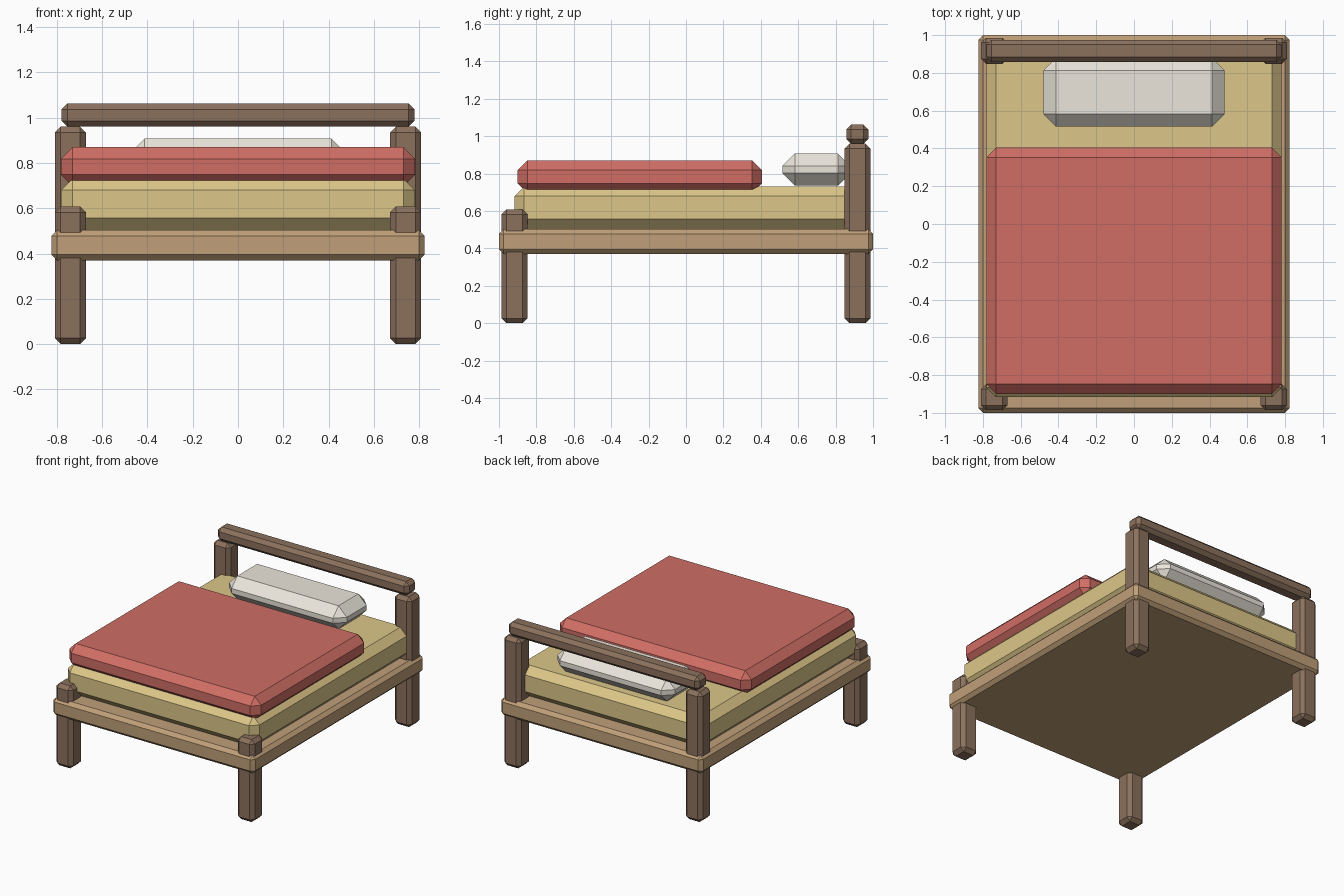
import bpy
import bmesh

if "Cube" in bpy.data.objects:
    bpy.data.objects.remove(bpy.data.objects["Cube"])


def material(name, color):
    mat = bpy.data.materials.new(name)
    mat.diffuse_color = (*color, 1)
    mat.use_nodes = True
    mat.node_tree.nodes["Principled BSDF"].inputs["Base Color"].default_value = mat.diffuse_color
    return mat


def chamfered_box(name, lo, hi, chamfer, mat):
    """Box between two corners with every edge cut by one flat chamfer."""
    bm = bmesh.new()
    bmesh.ops.create_cube(bm, size=1)
    for v in bm.verts:
        v.co = [(a + b) / 2 + c * (b - a) for a, b, c in zip(lo, hi, v.co)]
    bmesh.ops.bevel(bm, geom=bm.edges[:], offset=chamfer, segments=1,
                    affect='EDGES', profile=0.5)
    mesh = bpy.data.meshes.new(name)
    bm.to_mesh(mesh)
    bm.free()
    mesh.materials.append(mat)
    obj = bpy.data.objects.new(name, mesh)
    bpy.context.collection.objects.link(obj)
    return obj


dark_wood = material("dark_wood", (0.26, 0.165, 0.11))
light_wood = material("light_wood", (0.53, 0.35, 0.19))
cream = material("cream", (0.72, 0.57, 0.25))
red = material("red", (0.63, 0.155, 0.13))
white = material("white", (0.83, 0.79, 0.71))

# Bed base
chamfered_box("bed_frame", (-0.824, -1, 0.37), (0.824, 1, 0.503), 0.025, light_wood)

# Posts: short at the foot, tall at the head
for side, x in (("left", -0.74), ("right", 0.74)):
    for end, y, top in (("foot", -0.917, 0.608), ("head", 0.917, 0.96)):
        chamfered_box(f"{end}_post_{side}", (x - 0.069, y - 0.069, 0),
                      (x + 0.069, y + 0.069, top), 0.026, dark_wood)

# Rail resting on the head posts
chamfered_box("headboard_rail", (-0.78, 0.857, 0.96), (0.78, 0.975, 1.062), 0.026, dark_wood)

# Bedding
chamfered_box("mattress", (-0.782, -0.917, 0.505), (0.782, 0.917, 0.732), 0.052, cream)
chamfered_box("blanket", (-0.782, -0.9, 0.696), (0.782, 0.405, 0.87), 0.052, red)
chamfered_box("pillow", (-0.48, 0.515, 0.736), (0.48, 0.88, 0.907), 0.067, white)
